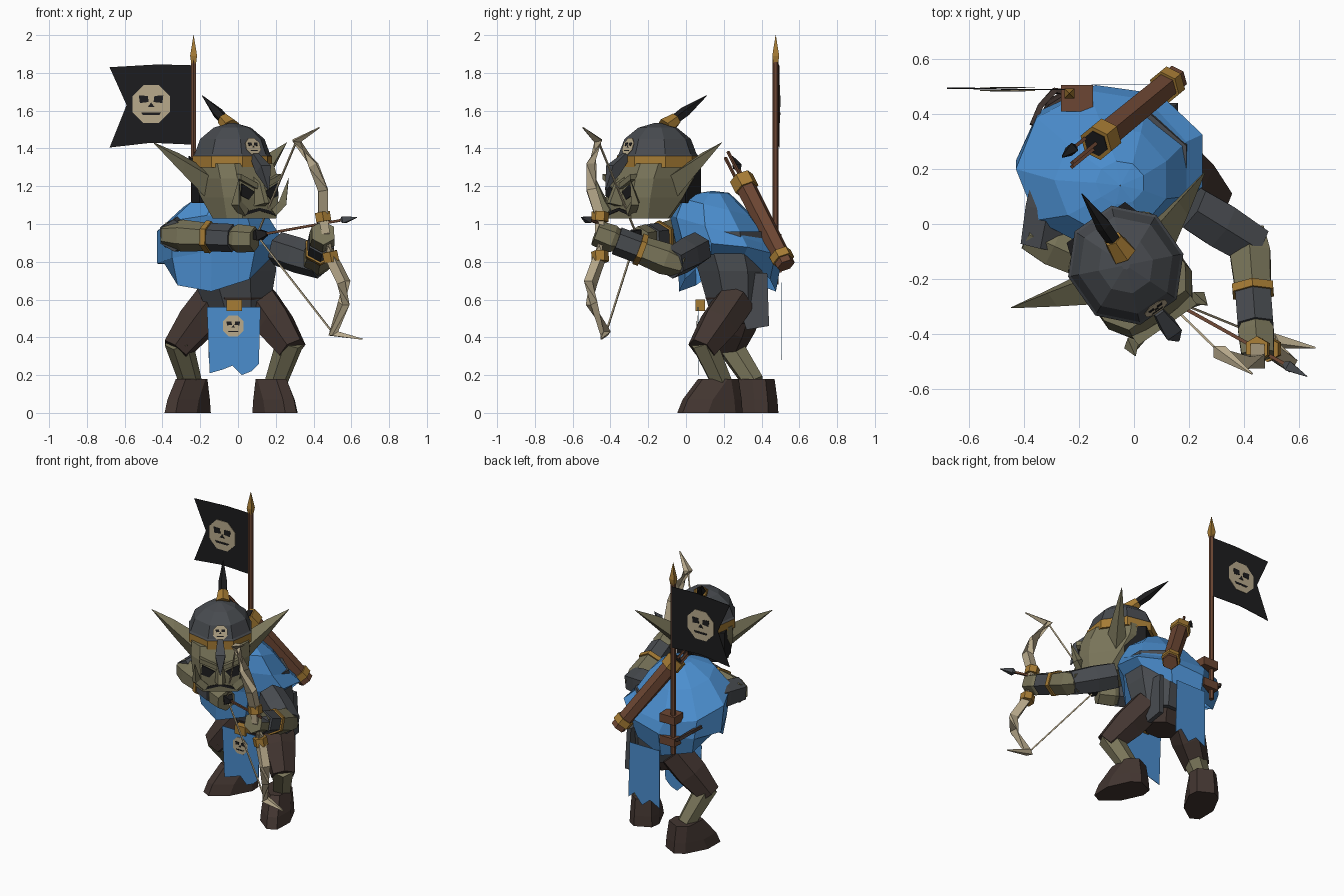
import bpy, bmesh
from math import sin, cos, pi, radians
from mathutils import Vector as V, Matrix

if "Cube" in bpy.data.objects:
    bpy.data.objects.remove(bpy.data.objects["Cube"])


def material(name, r, g, b):
    m = bpy.data.materials.new(name)
    m.use_nodes = True
    m.diffuse_color = (r, g, b, 1)
    node = m.node_tree.nodes["Principled BSDF"]
    node.inputs["Base Color"].default_value = (r, g, b, 1)
    node.inputs["Roughness"].default_value = 0.9
    return m


BLUE = material("blue cloth", .07, .27, .62)
GREY = material("dark grey cloth", .065, .071, .08)
SKIN = material("olive skin", .19, .175, .1)
DARK = material("dark brown", .055, .036, .03)
WOOD = material("brown leather", .15, .062, .033)
GOLD = material("gold", .38, .2, .035)
BONE = material("bone", .48, .4, .26)
BLACK = material("black", .012, .012, .013)


def mesh(name, verts, faces, mats, index=None):
    bm = bmesh.new()
    vs = [bm.verts.new(v) for v in verts]
    for i, f in enumerate(faces):
        face = bm.faces.new([vs[k] for k in f])
        face.material_index = index[i] if index else 0
    bmesh.ops.recalc_face_normals(bm, faces=bm.faces)
    me = bpy.data.meshes.new(name)
    bm.to_mesh(me)
    bm.free()
    for m in mats:
        me.materials.append(m)
    ob = bpy.data.objects.new(name, me)
    bpy.context.collection.objects.link(ob)
    return ob


def loft(name, rings, mats, caps=True):
    """Skin a list of equal rings; mats is one material or one per band."""
    n = len(rings[0])
    bands = mats if isinstance(mats, list) else [mats] * (len(rings) - 1)
    slots = list(dict.fromkeys(bands))
    faces, index = [], []
    for r, m in enumerate(bands):
        for i in range(n):
            j = (i + 1) % n
            faces.append([r * n + i, r * n + j, (r + 1) * n + j, (r + 1) * n + i])
            index.append(slots.index(m))
    if caps:
        faces += [list(range(n)), [(len(rings) - 1) * n + i for i in range(n)]]
        index += [slots.index(bands[0]), slots.index(bands[-1])]
    return mesh(name, [p for r in rings for p in r], faces, slots, index)


def tube(name, pts, radii, mats, n=6):
    pts = [V(p) for p in pts]
    if not isinstance(radii, list):
        radii = [radii] * len(pts)
    rings = []
    for i, p in enumerate(pts):
        t = (pts[min(i + 1, len(pts) - 1)] - pts[max(i - 1, 0)]).normalized()
        side = t.cross(V((0, 0, 1)) if abs(t.z) < .95 else V((0, 1, 0))).normalized()
        up = side.cross(t)
        rings.append([p + radii[i] * (cos(a) * side + sin(a) * up)
                      for a in [2 * pi * (k + .5) / n for k in range(n)]])
    return loft(name, rings, mats)


def along(a, b, ts):
    return [V(a).lerp(V(b), t) for t in ts]


def slab(name, pts, offset, mat):
    return loft(name, [[V(p) for p in pts], [V(p) + V(offset) for p in pts]], mat)


def oval(cx, cy, z, rx, ry, n=8, tilt=0, drop=0, roll=0):
    return [V((cx + rx * cos(a), cy + ry * sin(a),
               z - tilt * ry * sin(a) - drop * abs(sin(a)) + roll * cos(a)))
            for a in [2 * pi * (k + .5) / n for k in range(n)]]


def skull(name, centre, right, normal, r):
    """Painted skull: an octagon with eyes, nose and mouth."""
    c, right, nrm = V(centre), V(right).normalized(), V(normal).normalized()
    up = (V((0, 0, 1)) - nrm * nrm.z).normalized()

    def part(label, pts, lift, mat):
        slab(name + label, [c + r * (x * right + z * up) + nrm * lift for x, z in pts], nrm * .003, mat)
    part("", [(cos(k * pi / 4 + pi / 8), sin(k * pi / 4 + pi / 8)) for k in range(8)], 0, BONE)
    for s, side in ((1, "_left"), (-1, "_right")):
        part(side + "_eye", [(s * x, z) for x, z in ((.12, .1), (.16, .4), (.6, .42), (.55, .05))], .002, BLACK)
    part("_nose", [(0, .08), (-.17, -.15), (.17, -.15)], .002, BLACK)
    part("_mouth", [(-.48, -.42), (.48, -.42), (.4, -.54), (-.4, -.54)], .002, BLACK)


# torso, hips and belt buckle
loft("torso", [oval(0, .27, .55, .18, .16), oval(-.03, .25, .75, .25, .2),
               oval(-.04, .2, .96, .25, .22)], GREY)
loft("hips", [oval(-.01, .26, .47, .12, .1), oval(0, .26, .61, .19, .17)], DARK)
slab("belt_buckle", [(-.06, .05, .54), (.02, .05, .54), (.02, .05, .6), (-.06, .05, .6)], (0, .05, 0), GOLD)

# cape over the back and shoulders
loft("cape", [oval(-.05, .14, 1.175, .002, .002, 9), oval(-.05, .15, 1.165, .09, .08, 9),
              oval(-.08, .16, 1.09, .21, .2, 9, .25), oval(-.11, .2, .96, .32, .29, 9, .3),
              oval(-.08, .23, .84, .35, .28, 9, .1, 0, .05),
              oval(-.09, .22, .85, .3, .26, 9, 0, .2, .06)], BLUE, caps=False)
slab("cape_tail", [(-.155, .505, .69), (.075, .505, .69), (.085, .505, .31), (.04, .505, .35),
                   (-.02, .505, .28), (-.08, .505, .33), (-.155, .505, .29)], (0, .003, 0), BLUE)
slab("coat_tail", [(.12, .22, .74), (.12, .43, .74), (.13, .44, .46), (.13, .32, .44)], (.03, 0, 0), GREY)

# front cloth
slab("front_cloth", [(-.165, .062, .56), (.12, .062, .56), (.11, .066, .26), (.07, .066, .22), (.02, .066, .2),
                     (-.03, .066, .25), (-.08, .066, .23), (-.15, .066, .21)], (0, .003, 0), BLUE)
skull("cloth_skull", (-.025, .061, .46), (1, 0, 0), (0, -1, 0), .06)

# legs and boots
LEGS = (("left", (.12, .25, .58), (.27, .1, .36), (.2, .19, .16), (.2, .14), 25),
        ("right", (-.14, .3, .58), (-.31, .23, .36), (-.25, .36, .16), (-.27, .33), -28))
for side, hip, knee, ankle, foot, turn in LEGS:
    tube(side + "_thigh", along(hip, knee, (-.1, .5, 1.12)), [.11, .11, .08], DARK)
    tube(side + "_shin", along(knee, ankle, (-.1, 1)), [.075, .06], SKIN)
    rot = Matrix.Rotation(radians(turn), 3, 'Z')
    loft(side + "_boot", [[rot @ V((x * w, y, z)) + V((*foot, 0)) for x, y in
                           ((-.35, f), (.35, f), (1, f + .12), (1, b - .06), (.6, b), (-.6, b), (-1, b - .06), (-1, f + .12))]
                          for z, w, f, b in ((0, .095, -.19, .15), (.07, .092, -.16, .145), (.18, .085, -.07, .13))], DARK)

# arms: sleeve, bare elbow, gold band, bracer and hand
ARMS = (("left", (.21, .06, .87), (.42, -.07, .8), (.45, -.47, .95)),
        ("right", (-.29, .17, .96), (-.335, -.06, .94), (.08, -.25, .92)))
for side, shoulder, elbow, hand in ARMS:
    tube(side + "_sleeve", along(shoulder, elbow, (0, .5, 1.1)), [.09, .095, .085], GREY)
    tube(side + "_forearm", along(elbow, hand, (-.12, .1, .4)), [.065, .085, .075], SKIN)
    tube(side + "_arm_band", along(elbow, hand, (.39, .46)), .086, GOLD)
    tube(side + "_bracer", along(elbow, hand, (.46, .74)), .075, GREY)
    tube(side + "_hand", along(elbow, hand, (.74, .8, 1.02)), [.06, .075, .068], SKIN)

# head, turned toward the bow
TURN = Matrix.Rotation(radians(35), 3, 'Z')
HEAD = V((-.03, -.15, 0))


def at_head(x, y, z):
    return TURN @ V((x, y, z)) + HEAD


def head_ring(z, w, f, b):
    return [at_head(x * w, y, z) for x, y in ((-.7, f), (.7, f), (1, f + .08), (1, b - .06),
                                             (.6, b), (-.6, b), (-1, b - .06), (-1, f + .08))]


def dome_ring(z, rx, ry):
    return [at_head(p.x, p.y, z) for p in oval(0, 0, z, rx, ry)]


loft("head", [head_ring(1.03, .155, -.25, .02), head_ring(1.14, .175, -.25, .1),
              head_ring(1.24, .185, -.235, .16), head_ring(1.32, .18, -.2, .17)], SKIN)
loft("hair", [[at_head(x, y, z) for x, y in ((-.17, .06), (.17, .06), (.13, .19), (-.13, .19))]
              for z in (1.11, 1.31)], BLACK)
loft("helmet", [dome_ring(z, r, r * 1.06) for z, r in
                ((1.3, .212), (1.36, .212), (1.37, .202), (1.45, .172), (1.51, .1), (1.535, .015))],
     [GOLD, GREY, GREY, GREY, GREY])
tip, base = V((-.19, .11, 1.68)), V((-.045, -.1, 1.52))
tube("helmet_spike_socket", along(base, tip, (-.05, .22)), [.05, .035], GOLD)
tube("helmet_spike", along(base, tip, (.2, .45, 1)), [.028, .03, .002], BLACK, 5)
skull("helmet_skull", at_head(0, -.19, 1.41), TURN @ V((1, 0, 0)), TURN @ V((0, -1, .36)), .05)
tube("nose_guard", [at_head(0, -.205, 1.36), at_head(0, -.285, 1.29), at_head(0, -.335, 1.18)],
     [.025, .045, .004], GREY, 4)

# face: ears, nose, tusks, eyes, brows and mouth
loft("nose", [[at_head(x, y, z) for x, y, z in ring] for ring in
              (((-.04, -.23, 1.09), (.04, -.23, 1.09), (.025, -.23, 1.25), (-.025, -.23, 1.25)),
               ((-.015, -.32, 1.11), (.015, -.32, 1.11), (.012, -.27, 1.22), (-.012, -.27, 1.22)))], SKIN)
for s, side in ((1, "left"), (-1, "right")):
    loft(side + "_ear", [[at_head(s * x, y, z) for x, y, z in ring] for ring in
                         (((.16, -.06, 1.24), (.16, .0, 1.13), (.16, .07, 1.2), (.17, .05, 1.31)),
                          ((.29, .02, 1.33), (.29, .05, 1.27), (.29, .09, 1.31), (.29, .08, 1.375)),
                          ((.43, .11, 1.43), (.43, .112, 1.428), (.43, .114, 1.43), (.43, .112, 1.432)))], SKIN)
    tube(side + "_tusk", [at_head(s * x, y, z) for x, y, z in
                          ((.09, -.24, 1.06), (.15, -.25, 1.11), (.16, -.29, 1.24))], [.03, .03, .002], SKIN, 4)
    forward = TURN @ V((0, -.008, 0))
    slab(side + "_eye", [at_head(s * x, -.247, z) for x, z in ((.033, 1.17), (.115, 1.215), (.12, 1.15), (.07, 1.13))],
         forward, BLACK)
    slab(side + "_brow", [at_head(s * x, -.225, z) for x, z in ((.02, 1.185), (.13, 1.235), (.13, 1.265), (.02, 1.215))],
         forward * 5, SKIN)
    slab(side + "_mouth", [at_head(s * x, -.247, z) for x, z in ((0, 1.085), (.07, 1.07), (.1, 1.045), (.06, 1.055), (0, 1.07))],
         forward, BLACK)

# bow, string and nocked arrow
BOW = [(.43, -.545, 1.51), (.31, -.465, 1.44), (.4, -.5, 1.31), (.45, -.5, 1.18), (.45, -.455, 1.04),
       (.465, -.46, .95), (.49, -.455, .83), (.56, -.505, .69), (.56, -.5, .58), (.505, -.425, .42), (.66, -.45, .39)]
tube("bow", BOW, [.004, .03, .032, .037, .036, .03, .036, .037, .032, .03, .004], BONE, 4)
tube("upper_grip_band", along(BOW[4], BOW[5], (-.25, .3)), .046, GOLD)
tube("lower_grip_band", along(BOW[6], BOW[5], (-.25, .2)), .046, GOLD)
nock, point = V((.1, -.26, .94)), V((.63, -.555, 1.035))
tube("upper_string", [BOW[1], nock], .006, BONE, 4)
tube("lower_string", [nock, BOW[9]], .006, BONE, 4)
tube("arrow_shaft", along(nock, point, (0, .85)), .009, WOOD, 4)
tube("arrow_head", along(nock, point, (.84, .87, 1)), [.01, .026, .002], GREY, 4)
tube("arrow_fletching", along(nock, point, (-.03, .02, .1)), [.025, .042, .015], BLACK, 4)

# quiver with spare arrows
top, bottom = V((-.13, .3, 1.23)), V((.15, .53, .78))
tube("quiver", along(top, bottom, (0, 1)), [.055, .05], WOOD)
tube("quiver_mouth", along(top, bottom, (-.03, .1)), .066, GOLD)
tube("quiver_foot", along(top, bottom, (.86, .94)), .062, GOLD)
tube("quiver_opening", along(top, bottom, (-.035, .0)), .05, BLACK)
for i, (dx, dy, length) in enumerate(((-.02, -.03, .27), (.0, .0, .34), (-.05, .01, .15))):
    pts = [p + V((dx, dy, 0)) for p in along(top, bottom, (0, -length))]
    tube(f"spare_arrow_{i}", pts, .009, WOOD, 4)
    if i == 2:
        tube("spare_fletching", along(pts[0], pts[1], (.8, 1.1, 1.9)), [.008, .026, .004], BLACK, 4)

# banner pole, brackets, strap and flag
PX, PY = -.235, .475
tube("banner_pole", [(PX, PY, .68), (PX, PY, 1.87)], .016, WOOD)
tube("pole_tip", [(PX, PY, z) for z in (1.85, 1.89, 2)], [.018, .026, .001], GOLD, 4)
for label, z in (("lower", .77), ("upper", .92)):
    loft(label + "_pole_bracket", [[(x, y, z + h) for x, y in ((-.265, .505), (-.15, .505), (-.15, .41), (-.265, .41))]
                                   for h in (-.028, .028)], WOOD)
tube("pole_strap", [(-.37, .36, .86), (-.34, .43, .84), (-.29, .485, .8), (-.25, .48, .78)], .014, DARK, 4)
slab("flag", [(PX, .488, 1.84), (-.42, .488, 1.845), (-.68, .492, 1.83), (-.59, .492, 1.63),
              (-.68, .492, 1.405), (-.46, .488, 1.43), (PX, .488, 1.42)], (0, .004, 0), BLACK)
skull("flag_front_skull", (-.46, .487, 1.635), (1, 0, 0), (0, -1, 0), .108)
skull("flag_back_skull", (-.46, .494, 1.635), (-1, 0, 0), (0, 1, 0), .108)
